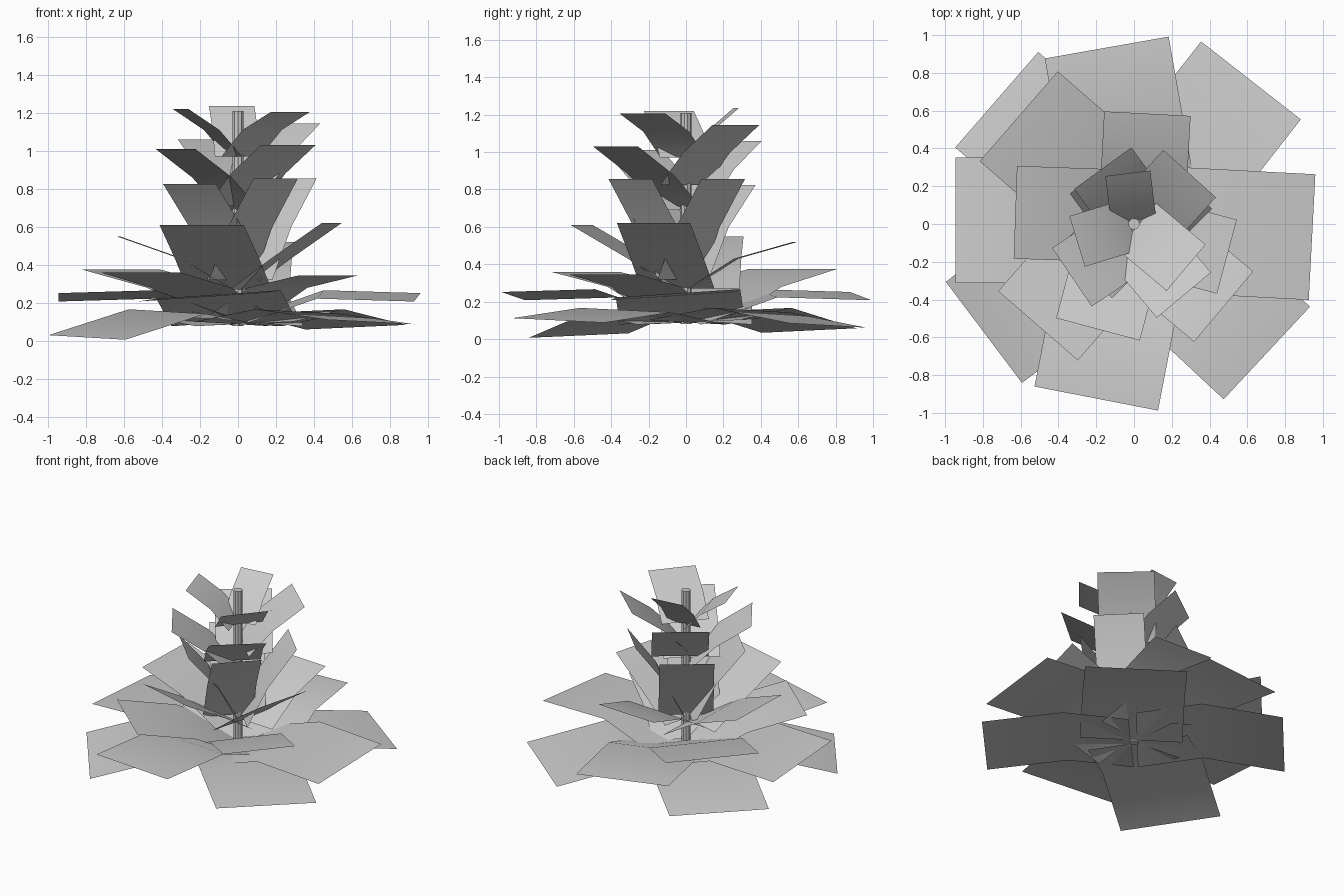
import bpy, math
from mathutils import Vector

if "Cube" in bpy.data.objects:
    bpy.data.objects.remove(bpy.data.objects["Cube"])


def make_leaf(name, angle, reach, half, z_base, z_mid, z_tip, side=-0.02, tilt=0.0):
    """Bent rectangular leaf card pointing outward, set slightly off the stem axis."""
    a = math.radians(angle)
    out = Vector((math.cos(a), math.sin(a), 0))
    left = Vector((-out.y, out.x, 0))
    verts = []
    for r, z in ((0.02, z_base), (reach * 0.46, z_mid), (reach, z_tip)):
        for s in (-1, 1):
            verts.append(out * r + left * (s * half + side) + Vector((0, 0, z + s * tilt)))
    mesh = bpy.data.meshes.new(name)
    mesh.from_pydata(verts, [], [(0, 2, 3, 1), (2, 4, 5, 3)])
    mesh.shade_smooth()
    bpy.context.collection.objects.link(bpy.data.objects.new(name, mesh))


def whorl(name, angles, reach, half, z_base, z_mid, z_tip, reach_step=0.0, tip_step=0.0, **shift):
    """Ring of leaves; reach and tip height change evenly from leaf to leaf."""
    for i, angle in enumerate(angles):
        r = reach + i * reach_step
        make_leaf(f"{name}_{i + 1}", angle, r, half * r / reach,
                  z_base, z_mid, z_tip + i * tip_step, **shift)


# ground rosette: level leaves alternating with drooping ones
whorl("level_leaf", (-3, 100, 180, 259), 0.945, 0.333, 0.10, 0.245, 0.23, tilt=0.022)
whorl("drooping_leaf", (317, 52, 139, 217), 0.98, 0.335, 0.09, 0.155, 0.10, tip_step=-0.027, tilt=-0.012)

# shorter leaves above the rosette, shrinking and rising around the stem
whorl("low_leaf", (139, 229, 320), 0.835, 0.315, 0.13, 0.28, 0.375, reach_step=-0.095, tip_step=-0.015, side=-0.03)
for i, (angle, reach, tip) in enumerate(((87, 0.587, 0.52), (178, 0.63, 0.55), (255, 0.588, 0.61), (345, 0.52, 0.62))):
    make_leaf(f"middle_leaf_{i + 1}", angle, reach, reach * 0.39, 0.27, 0.43, tip, side=-0.04)

# steep leaves along the stem
whorl("steep_leaf", (126, 225), 0.33, 0.18, 0.32, 0.60, 0.825, reach_step=0.03, side=0)
whorl("steep_leaf_right", (45, 315), 0.35, 0.165, 0.32, 0.60, 0.855, side=-0.07)
for i, (angle, reach, tip) in enumerate(((48, 0.395, 1.145), (126, 0.336, 1.06), (214, 0.43, 1.01), (310, 0.458, 1.03))):
    make_leaf(f"upper_leaf_{i + 1}", angle, reach, 0.187, tip - 0.32, tip - 0.15, tip, side=0.05 if i == 2 else -0.04)
whorl("crown_leaf", (97, 197, 320), 0.27, 0.12, 0.97, 1.11, 1.235, reach_step=0.045, tip_step=-0.015, side=0.0)

# stem
bpy.ops.mesh.primitive_cylinder_add(vertices=10, radius=0.03, depth=1.13, location=(0, 0, 0.645))
bpy.context.object.name = "stem"
bpy.ops.object.shade_smooth_by_angle()
